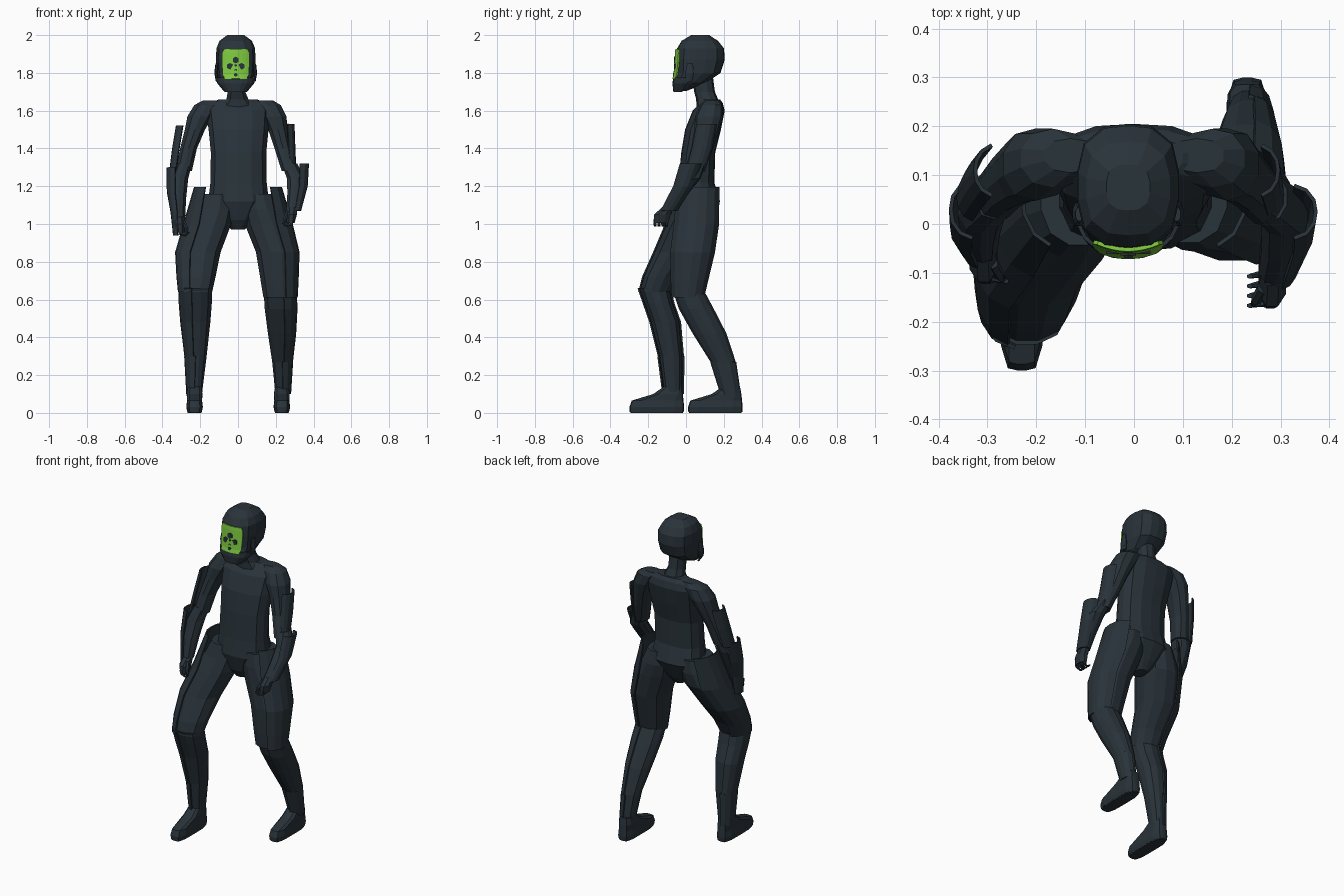
import bpy, bmesh, math
from mathutils import Vector


def material(name, col):
    m = bpy.data.materials.new(name)
    m.diffuse_color = (*col, 1)
    return m


SUIT = material("dark slate suit", (0.022, 0.033, 0.042))
GREEN = material("green visor", (0.21, 0.60, 0.05))


def finish(name, bm, mat):
    bmesh.ops.recalc_face_normals(bm, faces=bm.faces)
    me = bpy.data.meshes.new(name)
    bm.to_mesh(me)
    bm.free()
    me.materials.append(mat)
    ob = bpy.data.objects.new(name, me)
    bpy.context.collection.objects.link(ob)
    return ob


def point(ring, a, n):
    z, x, y, rx, ry = ring
    c, s = math.cos(a), math.sin(a)
    k = (abs(c) ** n + abs(s) ** n) ** (-1 / n)
    return Vector((x + rx * c * k, y + ry * s * k, z))


# Closed body part: stacked cross-sections (z, x, y, half width, half depth)
def loft(name, rings, sides=12, n=2.3, mat=SUIT):
    bm = bmesh.new()
    rows = [[bm.verts.new(point(r, math.tau * (i + .5) / sides, n)) for i in range(sides)] for r in rings]
    for a, b in zip(rows, rows[1:]):
        for i in range(sides):
            j = (i + 1) % sides
            bm.faces.new((a[i], a[j], b[j], b[i]))
    bm.faces.new(rows[0])
    bm.faces.new(rows[-1])
    return finish(name, bm, mat)


# Armour plate: part of the same cross-sections, with a thickness
def plate(name, rings, a0, a1, grow=0.0, steps=6, n=2.3):
    bm = bmesh.new()
    rows = []
    for z, x, y, rx, ry in rings:
        r = (z, x, y, rx + grow, ry + grow)
        rows.append([bm.verts.new(point(r, math.radians(a0 + (a1 - a0) * i / steps), n)) for i in range(steps + 1)])
    for a, b in zip(rows, rows[1:]):
        for i in range(steps):
            bm.faces.new((a[i], a[i + 1], b[i + 1], b[i]))
    ob = finish(name, bm, SUIT)
    mod = ob.modifiers.new("thickness", 'SOLIDIFY')
    mod.thickness, mod.offset = 0.008, 0
    return ob


def outer(side, spread):
    mid = 0 if side == "right" else 180
    return mid - spread, mid + spread


# Torso, neck and head
loft("torso", [(.97, 0, .05, .035, .045), (1.02, 0, .052, .08, .08), (1.12, .003, .062, .162, .118),
               (1.22, .003, .055, .15, .095), (1.38, .003, .065, .148, .09), (1.5, .003, .09, .16, .095),
               (1.6, 0, .12, .17, .085), (1.64, 0, .135, .15, .06), (1.66, 0, .135, .10, .045)], 14, 2.6)
loft("neck", [(1.62, 0, .125, .10, .07), (1.66, -.003, .112, .06, .058), (1.70, -.008, .098, .048, .055),
              (1.80, -.01, .085, .05, .055)], 10)
loft("head", [(1.705, -.012, -.025, .045, .03), (1.75, -.012, .022, .085, .088), (1.80, -.012, .066, .10, .117),
              (1.87, -.012, .076, .105, .129), (1.93, -.012, .077, .103, .124), (1.97, -.012, .073, .086, .096),
              (2.0, -.012, .075, .045, .047)], 14, 2.9)
plate("jaw_guard", [(1.70, -.012, -.02, .052, .04), (1.745, -.012, .005, .09, .070),
                    (1.775, -.012, .03, .102, .09)], 180, 360, .003, 10)
for s in (-1, 1):
    loft("ear_pad", [(1.755, -.012 + s * .098, .015, .008, .02), (1.80, -.012 + s * .105, .02, .009, .025),
                     (1.85, -.012 + s * .10, .02, .008, .015)], 8)


# Visor: gently curved sheet with dark spots
def visor_y(x):
    return -.0575 + 3.5 * (x + .012) ** 2


bm = bmesh.new()
rows = []
for z, w in ((1.768, .056), (1.79, .068), (1.85, .071), (1.905, .071), (1.925, .062)):
    lean = max(0, z - 1.88) * .12 - max(0, 1.81 - z) * .25
    rows.append([bm.verts.new((-.012 + w * (i / 4 - 1), visor_y(-.012 + w * (i / 4 - 1)) + lean, z)) for i in range(9)])
for a, b in zip(rows, rows[1:]):
    for i in range(8):
        bm.faces.new((a[i], a[i + 1], b[i + 1], b[i]))
visor = finish("visor", bm, GREEN)
mod = visor.modifiers.new("thickness", 'SOLIDIFY')
mod.thickness, mod.offset = 0.008, 0
for dx, z, r in ((0, 1.868, .018), (-.030, 1.835, .018), (.030, 1.835, .018), (0, 1.84, .007),
                 (0, 1.812, .009), (0, 1.79, .010)):
    bpy.ops.mesh.primitive_cylinder_add(vertices=6, radius=r, depth=.006, rotation=(math.pi / 2, 0, 0),
                                        location=(dx - .012, visor_y(dx - .012) - .004 - max(0, 1.81 - z) * .25, z))
    ob = bpy.context.object
    ob.name = "visor_spot"
    ob.data.materials.append(SUIT)

# Legs: the left one steps forward, the right one trails
thighs = {
    "left": [(1.16, -.112, .055, .08, .10), (1.08, -.125, .045, .105, .115), (1.0, -.155, .02, .122, .125),
             (.85, -.205, -.055, .115, .113), (.72, -.215, -.135, .098, .09), (.64, -.22, -.165, .085, .08)],
    "right": [(1.16, .112, .06, .08, .10), (1.08, .125, .06, .105, .115), (1.0, .155, .055, .122, .114),
              (.85, .203, .035, .11, .112), (.7, .213, .018, .095, .092), (.61, .218, .01, .085, .078)]}
shins = {
    "left": [(.66, -.22, -.168, .085, .08), (.58, -.22, -.145, .083, .075), (.48, -.22, -.11, .075, .075),
             (.3, -.219, -.08, .054, .06), (.1, -.226, -.068, .036, .046)],
    "right": [(.63, .218, .02, .083, .075), (.55, .222, .055, .082, .083), (.42, .227, .125, .07, .08),
              (.27, .23, .197, .05, .057), (.1, .233, .236, .036, .043)]}
for side, s, heel in (("left", -1, -.01), ("right", 1, .3)):
    t, h = thighs[side], shins[side]
    loft(side + "_thigh", t, 12)
    loft(side + "_shin", h, 12)
    plate(side + "_thigh_panel", [(1.195, s * .135, .065, .085, .105)] + t[2:], *outer(side, 68), .009)
    plate(side + "_shin_guard", h[:4], *outer(side, 75), .007)
    plate(side + "_ankle_guard", h[3:], *outer(side, 85), .008)
    fx = -.23 if s < 0 else .232
    loft(side + "_foot", [(.005, fx, heel - .145, .038, .143), (.03, fx, heel - .145, .044, .145),
                          (.065, fx, heel - .14, .04, .137), (.10, fx, heel - .085, .042, .078),
                          (.14, fx, heel - .06, .036, .046)], 16, 4.5)
    loft(side + "_sole", [(0, fx, heel - .145, .036, .138), (.008, fx, heel - .145, .038, .142)], 16, 4.5)

# Arms with plates on the outside
uppers = {
    "left": [(1.655, -.13, .14, .055, .035), (1.63, -.165, .135, .068, .06), (1.57, -.2, .122, .07, .074),
             (1.5, -.228, .11, .055, .066), (1.4, -.262, .085, .046, .058), (1.28, -.288, .055, .045, .052)],
    "right": [(1.655, .13, .14, .055, .035), (1.63, .16, .135, .068, .06), (1.57, .19, .122, .068, .074),
              (1.5, .212, .11, .053, .066), (1.4, .238, .085, .046, .058), (1.28, .275, .045, .045, .052)]}
fores = {
    "left": [(1.32, -.285, .06, .043, .05), (1.24, -.312, .035, .05, .055), (1.14, -.315, -.005, .042, .05),
             (1.03, -.31, -.045, .031, .036)],
    "right": [(1.32, .272, .055, .043, .05), (1.24, .308, .025, .05, .052), (1.16, .302, -.035, .042, .047),
              (1.08, .285, -.095, .031, .036)]}
upper_shells = {
    "left": [(1.52, -.265, .11, .06, .055), (1.4, -.285, .085, .06, .055), (1.28, -.305, .055, .055, .05)],
    "right": [(1.53, .235, .11, .06, .055), (1.4, .245, .085, .055, .055), (1.28, .255, .05, .05, .05)]}
fore_shells = {
    "left": [(1.30, -.315, .03, .06, .06), (1.17, -.318, -.005, .055, .055), (1.06, -.31, -.04, .043, .045),
             (.94, -.31, -.06, .03, .035)],
    "right": [(1.32, .312, .025, .06, .055), (1.2, .31, -.015, .055, .05), (1.07, .292, -.09, .038, .042)]}
for side, s in (("left", -1), ("right", 1)):
    loft(side + "_upper_arm", uppers[side], 10)
    loft(side + "_forearm", fores[side], 10)
    plate(side + "_upper_arm_plate", upper_shells[side], *outer(side, 65))
    plate(side + "_forearm_plate", fore_shells[side], *outer(side, 75))
    # Hand with curled fingers
    z, x, y, _, _ = fores[side][-1]
    loft(side + "_palm", [(z + .01, x, y, .028, .032), (z - .03, x - s * .002, y - .03, .03, .046),
                          (z - .075, x - s * .006, y - .038, .022, .042)], 8)
    for i in range(4):
        fy = y - .068 + i * .02
        loft(side + "_finger", [(z - .06, x, fy, .012, .008), (z - .085, x - s * .008, fy, .013, .008),
                                (z - .093, x - s * .028, fy, .011, .007),
                                (z - .075, x - s * .048, fy - .004, .006, .005)], 6)
    loft(side + "_thumb", [(z - .01, x - s * .02, y - .035, .012, .012),
                           (z - .045, x - s * .034, y - .06, .011, .011),
                           (z - .075, x - s * .04, y - .068, .006, .007)], 6)
